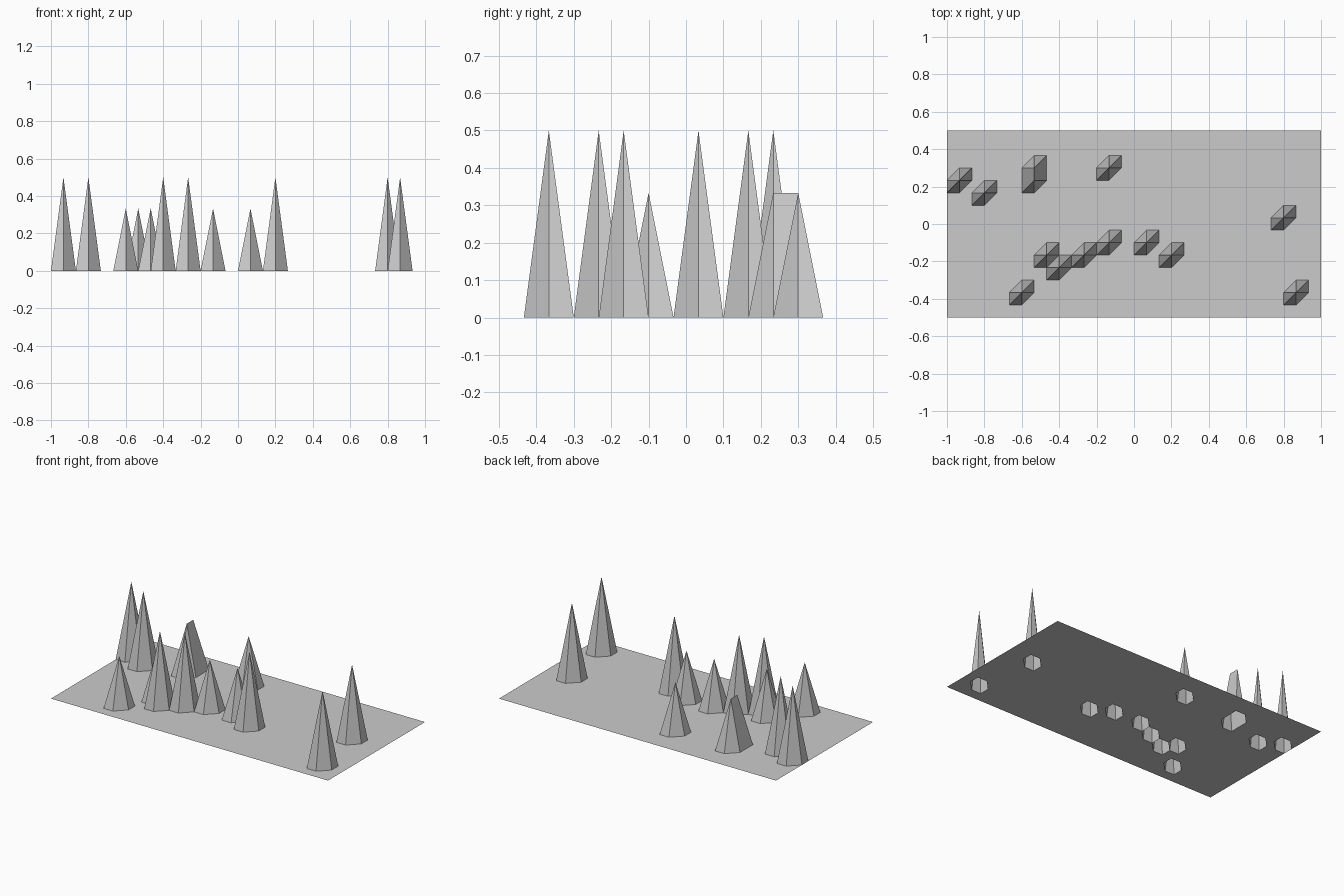
import bpy
import bmesh

if "Cube" in bpy.data.objects:
    bpy.data.objects.remove(bpy.data.objects["Cube"])

NX, NY = 30, 15          # grid cells
STEP = 2.0 / NX
TALL, SHORT = 0.5, 1 / 3

# Raised grid points: (column, row) -> height
peaks = {}
for col, row in [(1, 11), (3, 10), (27, 8), (28, 2), (9, 4), (11, 5), (18, 5)]:
    peaks[col, row] = TALL
for col, row in [(7, 12), (7, 11), (13, 12), (6, 2), (8, 5), (13, 6), (16, 6)]:
    peaks[col, row] = SHORT

# Flat sheet with single points pulled up into spikes
bm = bmesh.new()
grid = [[bm.verts.new((-1 + i * STEP, -0.5 + j * STEP, peaks.get((i, j), 0.0)))
         for j in range(NY + 1)] for i in range(NX + 1)]

# Each cell is split along the same diagonal, giving six-sided spikes
for i in range(NX):
    for j in range(NY):
        a, b = grid[i][j], grid[i + 1][j]
        c, d = grid[i + 1][j + 1], grid[i][j + 1]
        bm.faces.new((a, b, c))
        bm.faces.new((a, c, d))

mesh = bpy.data.meshes.new("spiked_terrain")
bm.to_mesh(mesh)
bm.free()
terrain = bpy.data.objects.new("spiked_terrain", mesh)
bpy.context.collection.objects.link(terrain)
